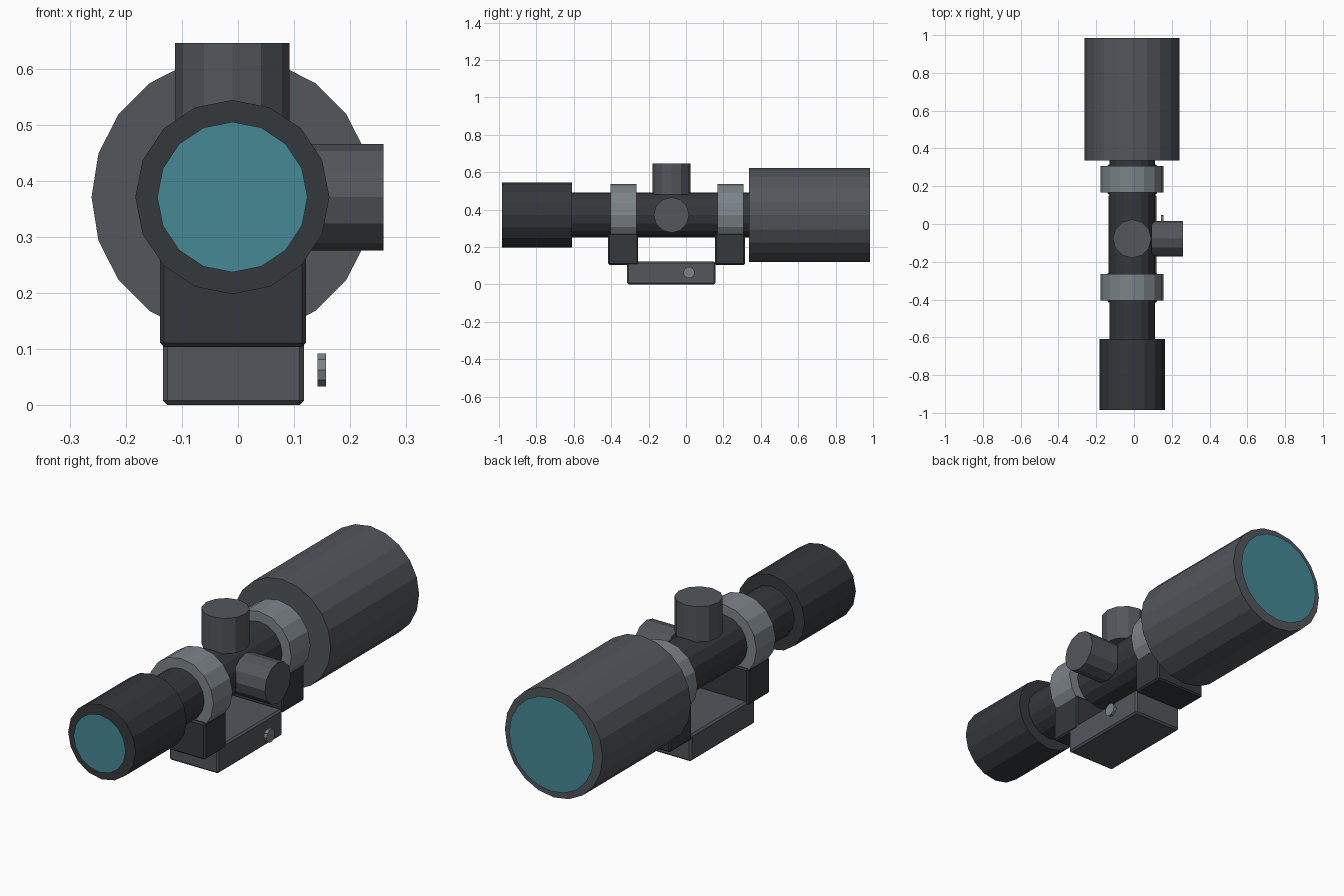
import bpy, bmesh
from math import pi
from mathutils import Matrix, Vector

if "Cube" in bpy.data.objects:
    bpy.data.objects.remove(bpy.data.objects["Cube"])

CX, CZ = -0.01, 0.371   # optical axis
TY = -0.078             # turret position along the tube


def material(name, rgb):
    m = bpy.data.materials.new(name)
    m.diffuse_color = (*rgb, 1)
    m.use_nodes = True
    m.node_tree.nodes["Principled BSDF"].inputs["Base Color"].default_value = m.diffuse_color
    return m


DARK = material("dark_metal", (0.035, 0.04, 0.045))
MID = material("grey_metal", (0.085, 0.093, 0.105))
LIGHT = material("light_metal", (0.2, 0.23, 0.25))
GLASS = material("teal_glass", (0.06, 0.25, 0.3))

ROT = {'X': Matrix.Rotation(pi / 2, 4, 'Y'),
       'Y': Matrix.Rotation(-pi / 2, 4, 'X'),
       'Z': Matrix.Identity(4)}


def finish(name, bm, mat):
    me = bpy.data.meshes.new(name)
    bm.to_mesh(me)
    bm.free()
    me.materials.append(mat)
    ob = bpy.data.objects.new(name, me)
    bpy.context.collection.objects.link(ob)
    return ob


def cylinder(name, axis, start, end, centre, radius, sides, mat):
    """Cylinder along an axis; centre gives the other two coordinates."""
    loc = Vector(centre)
    loc['XYZ'.index(axis)] = (start + end) / 2
    bm = bmesh.new()
    bmesh.ops.create_cone(bm, cap_ends=True, segments=sides, radius1=radius,
                          radius2=radius, depth=end - start,
                          matrix=Matrix.Translation(loc) @ ROT[axis])
    return finish(name, bm, mat)


def lens(name, y, radius, sides):
    turn = Matrix.Rotation(-pi / 2 if y > 0 else pi / 2, 4, 'X')
    bm = bmesh.new()
    bmesh.ops.create_circle(bm, cap_ends=True, segments=sides, radius=radius,
                            matrix=Matrix.Translation((CX, y, CZ)) @ turn)
    return finish(name, bm, GLASS)


def box(name, lo, hi, bevel, mat):
    lo, hi = Vector(lo), Vector(hi)
    bm = bmesh.new()
    bmesh.ops.create_cube(bm, size=1, matrix=Matrix.Translation((lo + hi) / 2)
                          @ Matrix.Diagonal((*(hi - lo), 1)))
    ob = finish(name, bm, mat)
    b = ob.modifiers.new("bevel", 'BEVEL')
    b.width = bevel
    b.segments = 1
    return ob


AXIS = (CX, 0, CZ)

# Scope body
cylinder("main_tube", 'Y', -0.62, 0.345, AXIS, 0.12, 16, DARK)
cylinder("eyepiece", 'Y', -0.984, -0.609, AXIS, 0.173, 16, DARK)
cylinder("objective_bell", 'Y', 0.336, 0.984, AXIS, 0.251, 20, MID)
lens("eyepiece_lens", -1.0, 0.134, 16)
lens("objective_lens", 1.0, 0.218, 20)

# Adjustment turrets
cylinder("top_turret", 'Z', 0.481, 0.646, (CX, TY, 0), 0.102, 12, MID)
cylinder("side_turret", 'X', 0.093, 0.259, (0, TY, CZ), 0.095, 12, MID)

# Clamp rings with their support blocks
for side, y in (("rear", -0.335), ("front", 0.2365)):
    cylinder(side + "_ring", 'Y', y - 0.069, y + 0.071, AXIS, 0.167, 16, LIGHT)
    box(side + "_ring_block", (-0.139, y - 0.081, 0.104),
        (0.121, y + 0.079, 0.273), 0.007, DARK)

# Rail mount and its clamp bolt
box("mount_base", (-0.134, -0.315, 0), (0.118, 0.157, 0.123), 0.008, MID)
cylinder("clamp_bolt", 'X', 0.142, 0.157, (0, 0.016, 0.063), 0.031, 10, LIGHT)
